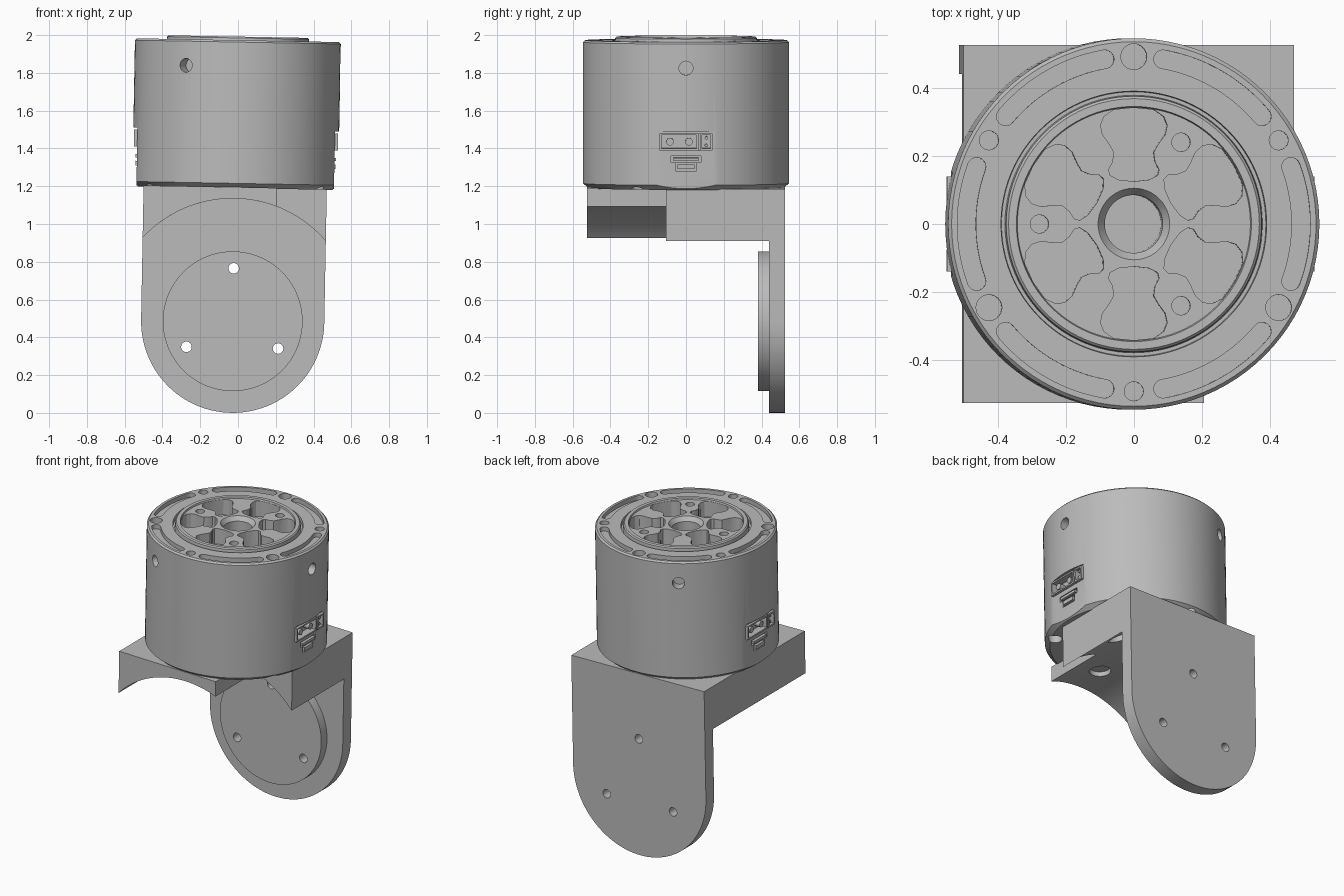
import bpy, bmesh, math
from math import sin, cos, pi, radians
from mathutils import Matrix, Vector

if "Cube" in bpy.data.objects:
    bpy.data.objects.remove(bpy.data.objects["Cube"])

grey = bpy.data.materials.new("plain_grey")
grey.use_nodes = True
grey.diffuse_color = (0.5, 0.5, 0.5, 1)
grey.node_tree.nodes["Principled BSDF"].inputs["Base Color"].default_value = (0.5, 0.5, 0.5, 1)

parts = []


def add(name, bm):
    bmesh.ops.recalc_face_normals(bm, faces=bm.faces)
    mesh = bpy.data.meshes.new(name)
    bm.to_mesh(mesh)
    bm.free()
    mesh.materials.append(grey)
    ob = bpy.data.objects.new(name, mesh)
    bpy.context.scene.collection.objects.link(ob)
    return ob


def prism(bm, outline, lo, hi, axis="z", turn=None):
    """Extrude a 2D outline along z or y, optionally transformed."""
    place = (lambda a, b, h: Vector((a, b, h))) if axis == "z" else (lambda a, b, h: Vector((a, h, b)))
    turn = turn or Matrix()
    low = [bm.verts.new(turn @ place(a, b, lo)) for a, b in outline]
    top = [bm.verts.new(turn @ place(a, b, hi)) for a, b in outline]
    faces = [bm.faces.new(low), bm.faces.new(top)]
    for i in range(len(low)):
        j = (i + 1) % len(low)
        faces.append(bm.faces.new((low[i], low[j], top[j], top[i])))
    bmesh.ops.recalc_face_normals(bm, faces=faces)


def arc(cx, cy, r, a, b, n=24):
    return [(cx + r * cos(radians(a + (b - a) * i / n)),
             cy + r * sin(radians(a + (b - a) * i / n))) for i in range(n + 1)]


def circle(cx, cy, r, n=24):
    return arc(cx, cy, r, 0, 360, n)[:-1]


def rect(a, b, c, d):
    return [(a, c), (b, c), (b, d), (a, d)]


def polar(r, deg):
    return r * cos(radians(deg)), r * sin(radians(deg))


def spin(deg):
    return Matrix.Rotation(radians(deg), 4, "Z")


def cut(ob, bm):
    """Subtract the cutter mesh from the part."""
    cutter = add("cutter", bm)
    cutter.hide_render = True
    mod = ob.modifiers.new("cut", "BOOLEAN")
    mod.operation, mod.solver, mod.object = "DIFFERENCE", "EXACT", cutter
    bpy.context.view_layer.update()
    deps = bpy.context.evaluated_depsgraph_get()
    mesh = bpy.data.meshes.new_from_object(ob.evaluated_get(deps))
    ob.modifiers.clear()
    ob.data = mesh
    bpy.data.objects.remove(cutter)


# Motor housing: lathed body with raised rotor face and central bore
profile = [(0, 1.19), (.515, 1.19), (.545, 1.215), (.545, 1.963), (.535, 1.973), (.39, 1.973),
           (.388, 1.95), (.378, 1.95), (.375, 1.985), (.368, 1.992), (.345, 1.992), (.342, 1.982),
           (.105, 1.982), (.085, 1.955), (.085, 1.7), (0, 1.7)]
bm = bmesh.new()
pts = [bm.verts.new((r, 0, z)) for r, z in profile]
edges = [bm.edges.new(pair) for pair in zip(pts, pts[1:])]
bmesh.ops.spin(bm, geom=pts + edges, cent=(0, 0, 0), axis=(0, 0, 1), angle=2 * pi, steps=96)
bmesh.ops.remove_doubles(bm, verts=bm.verts, dist=0.0001)
housing = add("motor_housing", bm)
parts.append(housing)

# Flats for the connectors on both sides
bm = bmesh.new()
for s in (0, 180):
    prism(bm, rect(.523, .7, -.3, .3), 1.1, 1.5, turn=spin(s))
cut(housing, bm)

# Rim slots, rim holes, rotor pockets, rotor holes, side screw holes, connector recesses
bm = bmesh.new()
side = [(.13, .045), (.143, .07), (.16, .074), (.182, .062), (.21, .058),
        (.235, .072), (.262, .092), (.29, .098), (.315, .088), (.335, .06)]
pocket = [(.125, 0)] + [(r, -w) for r, w in side] + [(.341, 0)] + [(r, w) for r, w in reversed(side)]
for k in range(6):
    a = 60 * k
    slot = arc(0, 0, .518, -20, 20) + arc(*polar(.491, 20), .027, 20, 200, 10)[1:-1]
    slot += arc(0, 0, .464, 20, -20) + arc(*polar(.491, -20), .027, 160, 340, 10)[1:-1]
    prism(bm, slot, 1.945, 2.1, turn=spin(a))
    prism(bm, pocket, 1.88, 2.1, turn=spin(a + 30))
    big = k % 2
    prism(bm, circle(*polar(.491, a + 30), .038 if big else .028), 1.9 if big else 1.94, 2.1)
for a in (0, 120, 240):
    prism(bm, circle(*polar(.277, a + 60), .027), 1.9, 2.1)
    prism(bm, circle(*polar(.491, a + 90), .042), 1.1, 1.26)
    radial = spin(a) @ Matrix.Translation((0, 0, 1.835)) @ Matrix.Rotation(pi / 2, 4, "Y")
    prism(bm, circle(0, 0, .037), .48, .7, turn=radial)
for s in (0, 180):
    prism(bm, rect(.49, .7, -.14, .14), 1.4, 1.49, turn=spin(s))
    prism(bm, rect(.49, .7, -.08, .08), 1.335, 1.37, turn=spin(s))
    prism(bm, rect(.49, .7, -.055, .055), 1.29, 1.335 - .002, turn=spin(s))
cut(housing, bm)

# Side connectors: shells with sockets, plus a small port below
for label, s in (("left", 0), ("right", 180)):
    def block(bm, y0, y1, z0, z1, x0, x1):
        prism(bm, rect(x0, x1, y0, y1), z0, z1, turn=spin(s))
    bm = bmesh.new()
    for y0, y1 in ((-.14, .065), (.075, .14)):
        block(bm, y0, y1, 1.4, 1.41, .48, .54)
        block(bm, y0, y1, 1.48, 1.49, .48, .54)
        block(bm, y0, y0 + .01, 1.41, 1.48, .48, .54)
        block(bm, y1 - .01, y1, 1.41, 1.48, .48, .54)
    parts.append(add(label + "_connector_shell", bm))
    bm = bmesh.new()
    lay = Matrix.Rotation(pi / 2, 4, "Y")
    for y, z, r in ((-.085, 1.445, .02), (.015, 1.445, .02), (.108, 1.465, .009), (.108, 1.425, .009)):
        prism(bm, circle(0, 0, r, 16), .485, .53,
              turn=spin(s) @ Matrix.Translation((0, y, z)) @ lay)
    parts.append(add(label + "_connector_pins", bm))
    bm = bmesh.new()
    block(bm, -.065, .065, 1.343, 1.36, .48, .53)
    block(bm, -.045, .045, 1.3, 1.325, .48, .53)
    parts.append(add(label + "_small_port", bm))

# Bracket: rounded rear plate, arch blocks and round mounting disc
TOP, HALF, HUB = 1.195, .485, .485


def arch(x0, x1):
    a0, a1 = (math.degrees(math.acos(x / .65)) for x in (x0, x1))
    return arc(0, HUB, .65, a0, a1, 48) + [(x1, TOP), (x0, TOP)]


holes = [polar(.28, a) for a in (90, 210, 330)]


def drilled(name, outline, lo, hi):
    bm = bmesh.new()
    prism(bm, outline, lo, hi, "y")
    ob = add(name, bm)
    bm = bmesh.new()
    for x, z in holes:
        prism(bm, circle(x, HUB + z, .028), .2, .7, "y")
    cut(ob, bm)
    parts.append(ob)


drilled("bracket_plate", arc(0, HUB, HALF, 180, 360, 64) + [(HALF, TOP), (-HALF, TOP)], .44, .525)
drilled("mounting_disc", circle(0, HUB, .37, 96), .38, .44)

for name, x1, lo, hi, spots in (("front_arch", .22, -.525, -.105, [(.03, -.3)]),
                                ("rear_arch", HALF, -.105, .44, [(.26, .15), (-.26, .15)])):
    bm = bmesh.new()
    prism(bm, arch(-HALF, x1), lo, hi, "y")
    ob = add("bracket_" + name, bm)
    bm = bmesh.new()
    for x, y in spots:
        prism(bm, circle(x, y, .065), .8, 1.165)
    cut(ob, bm)
    parts.append(ob)

# Slight lean of the whole assembly, then shading
lean = Matrix.Translation((0, 0, 2)) @ Matrix.Rotation(radians(1.06), 4, "Y") @ Matrix.Translation((0, 0, -2))
bpy.ops.object.select_all(action="DESELECT")
for ob in parts:
    ob.data.transform(lean)
    ob.select_set(True)
bpy.context.view_layer.objects.active = housing
bpy.ops.object.shade_smooth_by_angle(angle=radians(25))
